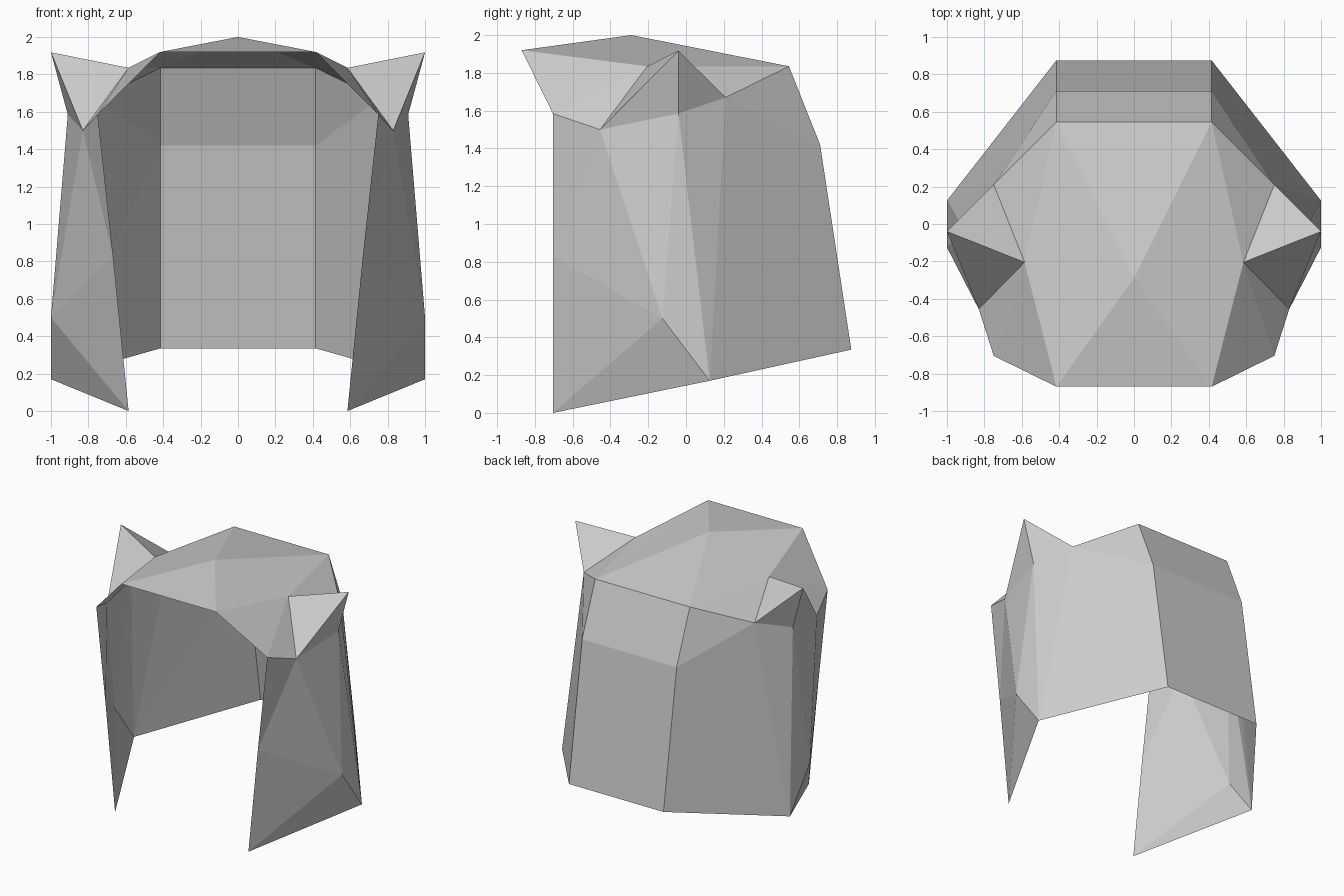
import bpy
import bmesh
from mathutils import Vector

default_cube = bpy.data.objects.get("Cube")
if default_cube:
    bpy.data.objects.remove(default_cube, do_unlink=True)

# Single flat grey for the whole hair shell
grey = bpy.data.materials.new("light grey")
grey.use_nodes = True
grey.diffuse_color = (0.6, 0.6, 0.6, 1)
shader = next(n for n in grey.node_tree.nodes if n.type == "BSDF_PRINCIPLED")
shader.inputs["Base Color"].default_value = grey.diffuse_color
shader.inputs["Roughness"].default_value = 0.8

# Shared corner points of the left half, so neighbouring panels meet exactly
POINTS = {
    "peak": (0, -0.29, 2.0),
    "brow": (0.415, -0.87, 1.92),
    "crown_back": (0.415, 0.545, 1.835),
    "nape_bend": (0.415, 0.71, 1.42),
    "nape_hem": (0.415, 0.875, 0.335),
    "ear_inner": (0.585, -0.205, 1.835),
    "ear_front": (0.83, -0.455, 1.5),
    "ear_outer": (0.91, -0.04, 1.585),
    "ear_rear": (0.75, 0.21, 1.67),
    "ear_tip": (1.0, -0.04, 1.918),
    "temple": (0.75, -0.705, 1.585),
    "lock_edge": (0.668, -0.705, 0.83),
    "lock_tip": (0.585, -0.705, 0),
    "cheek": (1.0, -0.125, 0.5),
    "side_hem": (1.0, 0.125, 0.17),
}
# Points on the middle line beside the paired ones
for key in ("brow", "crown_back", "nape_bend", "nape_hem"):
    POINTS["mid_" + key] = (0,) + POINTS[key][1:]

HEAD_CENTRE = Vector((0, -0.1, 0.9))


def panel(name, faces):
    """Flat-shaded open shell, facing outward and mirrored across x."""
    bm = bmesh.new()
    verts = {}
    for line in faces:
        keys = line.split()
        for key in keys:
            if key not in verts:
                verts[key] = bm.verts.new(POINTS[key])
        face = bm.faces.new([verts[key] for key in keys])
        face.normal_update()
        if face.normal.dot(face.calc_center_median() - HEAD_CENTRE) < 0:
            face.normal_flip()
    mesh = bpy.data.meshes.new(name)
    bm.to_mesh(mesh)
    bm.free()
    mesh.materials.append(grey)
    obj = bpy.data.objects.new(name, mesh)
    bpy.context.collection.objects.link(obj)
    mirror = obj.modifiers.new("mirror", "MIRROR")
    mirror.use_axis[0] = True
    mirror.use_clip = True
    return obj


# Faceted top of the hair, down to the temples
panel("crown", [
    "peak mid_brow brow",
    "peak brow crown_back",
    "brow ear_inner crown_back",
    "peak crown_back mid_crown_back",
    "brow temple ear_inner",
    "temple ear_front ear_inner",
    "crown_back ear_inner ear_rear",
])

# Back of the hair with its bend below the crown
panel("back_hair", [
    "mid_crown_back crown_back nape_bend mid_nape_bend",
    "mid_nape_bend nape_bend nape_hem mid_nape_hem",
])

# Side walls between the back and the ears
panel("side_hair", [
    "crown_back ear_rear nape_bend",
    "nape_bend ear_rear side_hem",
    "nape_bend side_hem nape_hem",
    "ear_rear ear_outer side_hem",
    "ear_outer cheek side_hem",
    "ear_outer ear_front cheek",
])

# Long pointed locks framing the face
panel("front_locks", [
    "temple lock_edge ear_front",
    "ear_front lock_edge cheek",
    "lock_edge lock_tip cheek",
    "lock_tip side_hem cheek",
])

# Pointed animal ears
panel("ears", [
    "ear_inner ear_front ear_tip",
    "ear_front ear_outer ear_tip",
    "ear_outer ear_rear ear_tip",
    "ear_rear ear_inner ear_tip",
])
